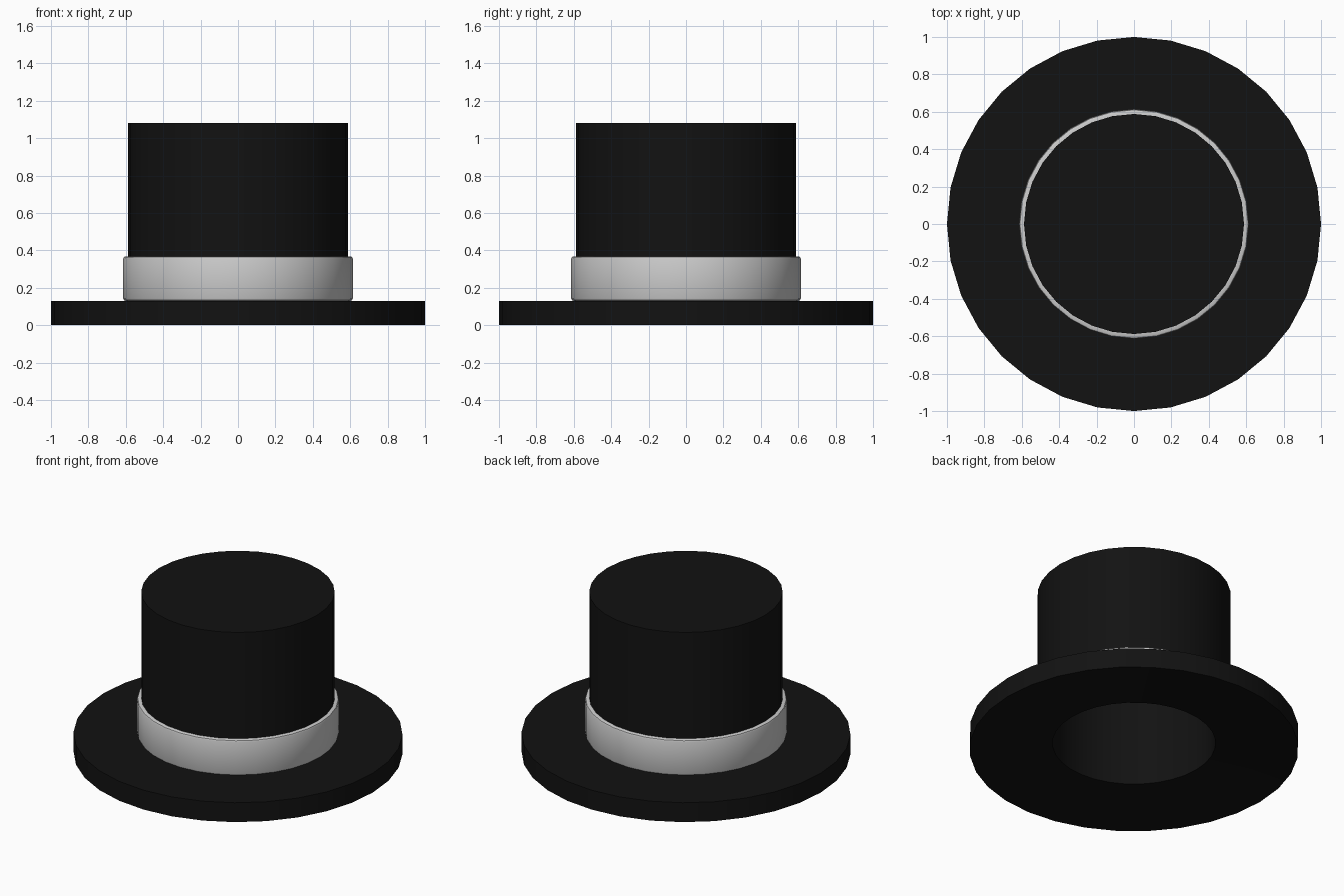
import bpy, bmesh, math

if "Cube" in bpy.data.objects:
    bpy.data.objects.remove(bpy.data.objects["Cube"])

SIDES = 32


def lathe(name, profile, closed=False):
    """Revolve an (r, z) profile around the z axis."""
    bm = bmesh.new()
    verts = [bm.verts.new((r, 0, z)) for r, z in profile]
    pairs = list(zip(verts, verts[1:]))
    if closed:
        pairs.append((verts[-1], verts[0]))
    edges = [bm.edges.new(p) for p in pairs]
    bmesh.ops.spin(bm, geom=verts + edges, cent=(0, 0, 0), axis=(0, 0, 1),
                   angle=math.tau, steps=SIDES, use_duplicate=False)
    bmesh.ops.remove_doubles(bm, verts=bm.verts[:], dist=1e-4)
    bmesh.ops.recalc_face_normals(bm, faces=bm.faces[:])
    mesh = bpy.data.meshes.new(name)
    bm.to_mesh(mesh)
    bm.free()
    obj = bpy.data.objects.new(name, mesh)
    bpy.context.collection.objects.link(obj)
    bpy.ops.object.select_all(action='DESELECT')
    obj.select_set(True)
    bpy.context.view_layer.objects.active = obj
    bpy.ops.object.shade_smooth_by_angle(angle=math.radians(30))
    return obj


# Crown and brim: one hollow felt shell, thinner where the walls turn
felt = lathe("hat_body", [
    (0, 1.08), (0.588, 1.08), (0.588, 0.13), (1.0, 0.13),
    (1.0, 0.0), (0.496, 0.04), (0.496, 0.99), (0, 0.95)])
black = bpy.data.materials.new("black_felt")
black.diffuse_color = (0.006, 0.006, 0.006, 1)
black.use_nodes = True
black.node_tree.nodes["Principled BSDF"].inputs["Base Color"].default_value = black.diffuse_color
felt.data.materials.append(black)

# Ribbon band with softened outer edges
lathe("hat_band", [
    (0.58, 0.368), (0.601, 0.368), (0.610, 0.364), (0.614, 0.354),
    (0.614, 0.144), (0.610, 0.134), (0.601, 0.13), (0.58, 0.13)], closed=True)
